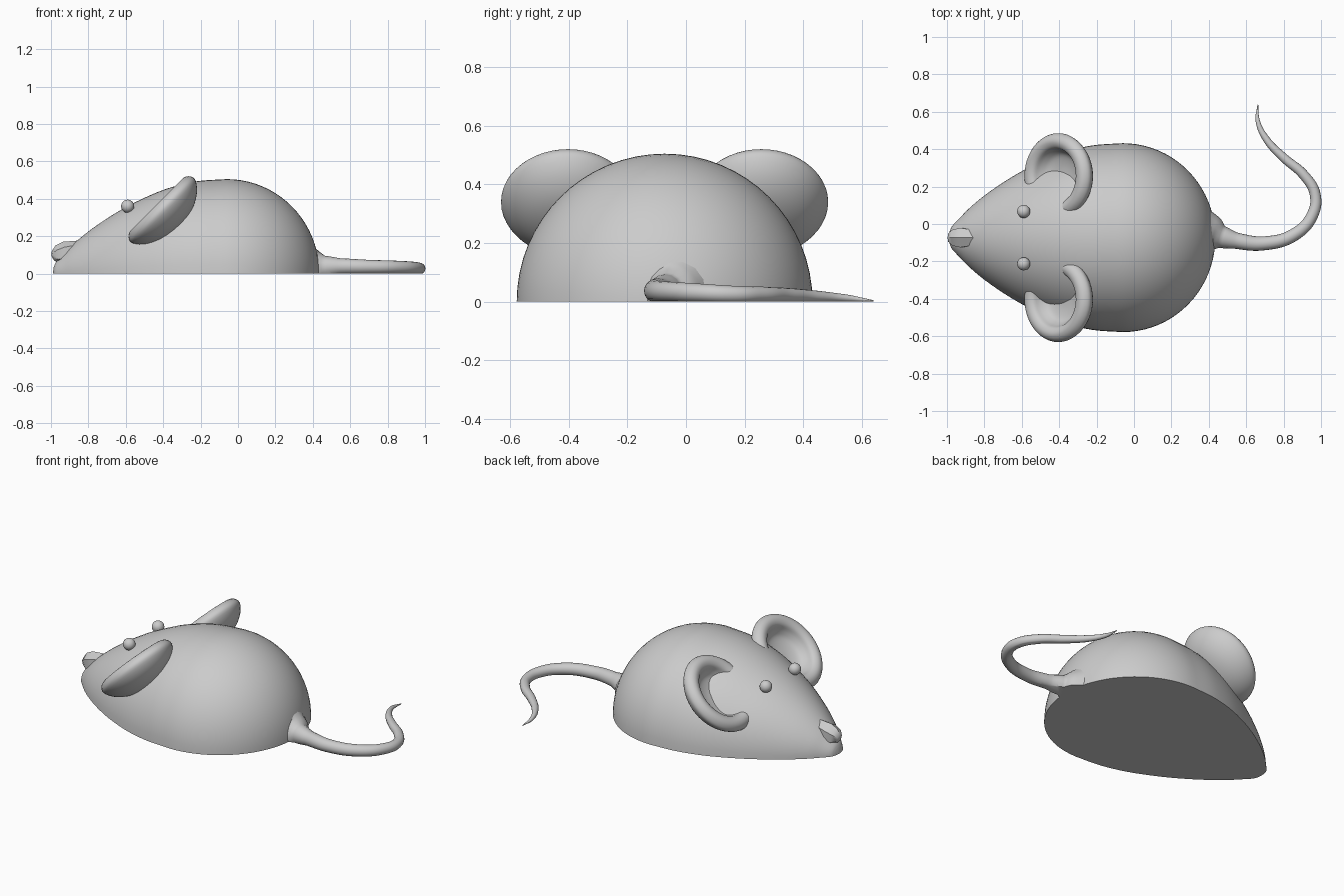
import bpy, bmesh
from math import sin, cos, pi, radians
from mathutils import Matrix, Vector

if "Cube" in bpy.data.objects:
    bpy.data.objects.remove(bpy.data.objects["Cube"])

MID_Y = -0.073  # symmetry plane of the body


def smooth_line(pts, n=4):
    """Catmull-Rom samples through 2D points."""
    p = [Vector(q) for q in pts]
    p = [p[0] * 2 - p[1]] + p + [p[-1] * 2 - p[-2]]
    out = []
    for a, b, c, d in zip(p, p[1:], p[2:], p[3:]):
        for i in range(n):
            t = i / n
            out.append(0.5 * (2 * b + (c - a) * t + (2 * a - 5 * b + 4 * c - d) * t ** 2
                              + (3 * b - a - 3 * c + d) * t ** 3))
    return out + [p[-2]]


def finish(obj, angle=40):
    bpy.ops.object.select_all(action='DESELECT')
    obj.select_set(True)
    bpy.context.view_layer.objects.active = obj
    bpy.ops.object.shade_smooth_by_angle(angle=radians(angle))


def cut_at_ground(bm):
    geom = bm.verts[:] + bm.edges[:] + bm.faces[:]
    res = bmesh.ops.bisect_plane(bm, geom=geom, plane_co=(0, 0, 0),
                                 plane_no=(0, 0, 1), clear_inner=True)
    edges = [e for e in res['geom_cut'] if isinstance(e, bmesh.types.BMEdge)]
    bmesh.ops.holes_fill(bm, edges=edges, sides=0)


def lathe(name, profile, segs, matrix, cut=False):
    """Spin (axial, radius) points around local z, then place with matrix."""
    bm = bmesh.new()
    rings = []
    for h, r in profile:
        r = max(r, 0)
        rings.append([bm.verts.new((r * cos(2 * pi * k / segs), r * sin(2 * pi * k / segs), h))
                      for k in range(segs)])
    for a, b in zip(rings, rings[1:]):
        for k in range(segs):
            j = (k + 1) % segs
            bm.faces.new((a[k], a[j], b[j], b[k]))
    bmesh.ops.remove_doubles(bm, verts=bm.verts[:], dist=1e-5)
    bmesh.ops.transform(bm, matrix=matrix, verts=bm.verts[:])
    if cut:
        cut_at_ground(bm)
    bmesh.ops.recalc_face_normals(bm, faces=bm.faces[:])
    me = bpy.data.meshes.new(name)
    bm.to_mesh(me)
    bm.free()
    obj = bpy.data.objects.new(name, me)
    bpy.context.collection.objects.link(obj)
    finish(obj)
    return obj


def place(x, y, z, tilt=0):
    return Matrix.Translation((x, y, z)) @ Matrix.Rotation(radians(tilt), 4, 'Y')


# Body: teardrop of revolution along x, cut flat at the ground
front = [(-.985, .035), (-.972, .062), (-.93, .107), (-.88, .158), (-.8, .225), (-.7, .295),
         (-.6, .355), (-.5, .405), (-.4, .447), (-.3, .477), (-.2, .496), (-.06, .505)]
back = [(-.06 + .495 * sin(pi / 2 * i / 20), .505 * cos(pi / 2 * i / 20)) for i in range(1, 21)]
lathe("body", [(-.99, 0)] + smooth_line(front) + back, 64, place(0, MID_Y, 0, 90), cut=True)

# Nose: small faceted bud
lathe("nose", [(-.058, 0), (-.052, .025), (-.025, .05), (.02, .06), (.1, .045), (.12, 0)],
      6, place(-.94, MID_Y, .107, 75))

# Ears (cups with a thick rolled rim) and eyes, on both sides
ear = smooth_line([(-.14, 0), (-.133, .08), (-.11, .15), (-.07, .207), (-.02, .24), (.015, .226),
                   (.028, .195), (.015, .162), (-.02, .143), (-.05, .115), (-.065, .06), (-.068, 0)])
eye = [(-.035 * cos(pi * i / 16), .035 * sin(pi * i / 16)) for i in range(17)]
for side, label in ((1, "left"), (-1, "right")):
    lathe("ear_" + label, ear, 48, place(-.415, MID_Y + side * .33, .35, -45)
          @ Matrix.Diagonal((1, .95, 1, 1)))
    lathe("eye_" + label, eye, 24, place(-.59, MID_Y + side * .14, .36))

# Tail: tapering tube with a flared root, lying on the ground (x, y, z, radius)
path = [(.36, -.05, .03, .16), (.42, -.055, .03, .105), (.47, -.07, .035, .06),
        (.55, -.09, .038, .043), (.7, -.103, .036, .037), (.86, -.055, .034, .034),
        (.955, .05, .03, .031), (.968, .16, .025, .029), (.91, .26, .024, .027),
        (.8, .355, .022, .024), (.71, .45, .018, .019), (.662, .55, .012, .012),
        (.662, .64, .003, .002)]
cu = bpy.data.curves.new("tail", 'CURVE')
cu.dimensions = '3D'
cu.bevel_depth = 1
cu.bevel_resolution = 6
cu.use_fill_caps = True
sp = cu.splines.new('BEZIER')
sp.resolution_u = 8
sp.bezier_points.add(len(path) - 1)
for bp, (x, y, z, r) in zip(sp.bezier_points, path):
    bp.co = (x, y, z)
    bp.radius = r
    bp.handle_left_type = bp.handle_right_type = 'AUTO'
tail = bpy.data.objects.new("tail", cu)
bpy.context.collection.objects.link(tail)
bpy.ops.object.select_all(action='DESELECT')
tail.select_set(True)
bpy.context.view_layer.objects.active = tail
bpy.ops.object.convert(target='MESH')
tail = bpy.context.view_layer.objects.active
bm = bmesh.new()
bm.from_mesh(tail.data)
bmesh.ops.remove_doubles(bm, verts=bm.verts[:], dist=1e-5)
cut_at_ground(bm)
bmesh.ops.recalc_face_normals(bm, faces=bm.faces[:])
bm.to_mesh(tail.data)
bm.free()
finish(tail)
